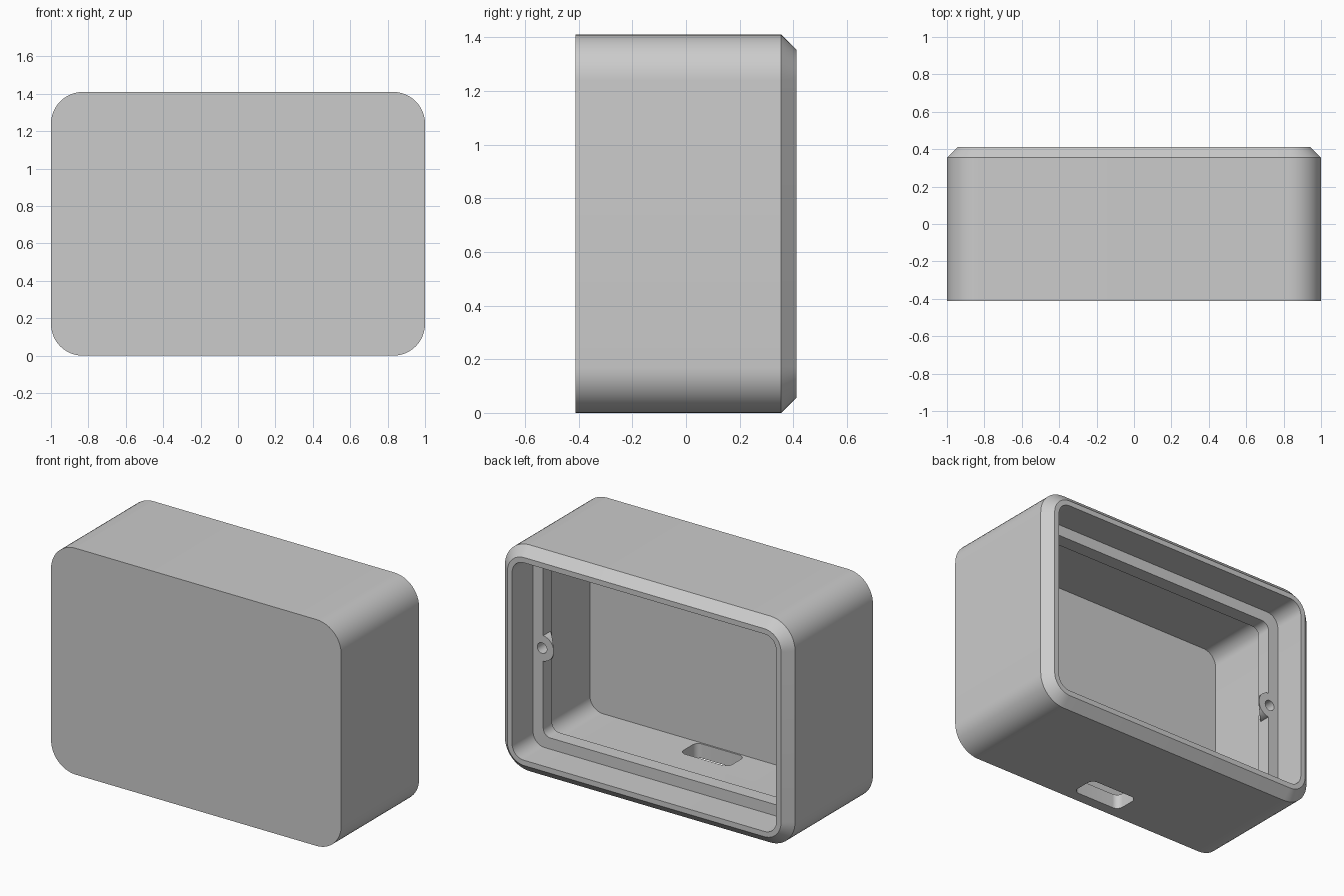
import bpy
import bmesh
import math
from mathutils import Matrix, Vector

if "Cube" in bpy.data.objects:
    bpy.data.objects.remove(bpy.data.objects["Cube"])

HEIGHT, DEPTH = 1.41, 0.824
BACK, FRONT = DEPTH / 2, -DEPTH / 2
CHAMFER, WALL, LEDGE = 0.057, 0.09, 0.07
LEDGE_Y, LEDGE_END = 0.206, 0.118

grey = bpy.data.materials.new("plain grey")
grey.use_nodes = True
colour = (0.6, 0.6, 0.6, 1)
grey.diffuse_color = colour
grey.node_tree.nodes["Principled BSDF"].inputs["Base Color"].default_value = colour


def rounded_rectangle(half_w, half_h, radius, steps=12):
    """Outline points, counter-clockwise."""
    points = []
    for corner, (sx, sy) in enumerate([(1, 1), (-1, 1), (-1, -1), (1, -1)]):
        for i in range(steps + 1):
            angle = (corner + i / steps) * math.pi / 2
            points.append((sx * (half_w - radius) + radius * math.cos(angle),
                           sy * (half_h - radius) + radius * math.sin(angle)))
    return points


def make_object(name, bm):
    bmesh.ops.recalc_face_normals(bm, faces=bm.faces)
    mesh = bpy.data.meshes.new(name)
    bm.to_mesh(mesh)
    bm.free()
    mesh.materials.append(grey)
    obj = bpy.data.objects.new(name, mesh)
    bpy.context.collection.objects.link(obj)
    return obj


def loft(name, rings):
    """Skin a list of closed rings and cap both ends."""
    bm = bmesh.new()
    loops = [[bm.verts.new(p) for p in ring] for ring in rings]
    count = len(loops[0])
    for a, b in zip(loops, loops[1:]):
        for i in range(count):
            j = (i + 1) % count
            bm.faces.new((a[i], a[j], b[j], b[i]))
    bm.faces.new(loops[0])
    bm.faces.new(loops[-1])
    return make_object(name, bm)


def cylinder(name, x, radius, y_start, y_end, slope=False):
    """Cylinder along y, optionally trimmed by a slanted underside."""
    bm = bmesh.new()
    place = (Matrix.Translation((x, (y_start + y_end) / 2, HEIGHT / 2))
             @ Matrix.Rotation(math.pi / 2, 4, "X"))
    bmesh.ops.create_cone(bm, cap_ends=True, segments=40, radius1=radius,
                          radius2=radius, depth=y_end - y_start, matrix=place)
    if slope:
        side = math.copysign(1, x)
        edge = Vector((side * (abs(x) - radius), y_end, HEIGHT / 2))
        cut = bmesh.ops.bisect_plane(
            bm, geom=bm.verts[:] + bm.edges[:] + bm.faces[:], plane_co=edge,
            plane_no=(-side, -1, 0), clear_outer=True)
        rim = [e for e in cut["geom_cut"] if isinstance(e, bmesh.types.BMEdge)]
        bmesh.ops.holes_fill(bm, edges=rim)
    return make_object(name, bm)


def combine(target, tool, operation):
    """Apply a boolean and discard the tool."""
    modifier = target.modifiers.new(operation, "BOOLEAN")
    modifier.operation = operation
    modifier.solver = "EXACT"
    modifier.object = tool
    bpy.context.view_layer.objects.active = target
    bpy.ops.object.modifier_apply(modifier=modifier.name)
    bpy.data.objects.remove(tool)


# Hollow case: inset, y position and corner radius, from front to inner floor
sections = [
    (0, FRONT, 0.17),
    (0, BACK - CHAMFER, 0.17),
    (CHAMFER, BACK, 0.115),
    (WALL, BACK, 0.08),
    (WALL, LEDGE_Y, 0.08),
    (WALL + LEDGE, LEDGE_Y, 0.05),
    (WALL + LEDGE, LEDGE_END, 0.05),
    (WALL, LEDGE_END - LEDGE, 0.09),
    (WALL, FRONT + 0.059, 0.09),
]
case = loft("case", [
    [(x, y, z + HEIGHT / 2)
     for x, z in rounded_rectangle(1 - inset, HEIGHT / 2 - inset, radius)]
    for inset, y, radius in sections])

# Screw bosses on both side ledges
for side in (-1, 1):
    x = side * 0.848
    combine(case, cylinder("screw_boss", x, 0.08, -0.06, LEDGE_Y, True), "UNION")
    combine(case, cylinder("screw_hole", x, 0.033, 0.03, 0.3), "DIFFERENCE")

# Cable slot through the bottom wall
slot = loft("cable_slot", [
    [(x, y - 0.26, z) for x, y in rounded_rectangle(0.167, 0.083, 0.04)]
    for z in (-0.1, 0.13)])
combine(case, slot, "DIFFERENCE")

# Smooth rounded corners, sharp edges elsewhere
bpy.ops.object.select_all(action="DESELECT")
case.select_set(True)
bpy.context.view_layer.objects.active = case
bpy.ops.object.shade_smooth_by_angle(angle=math.radians(30))
